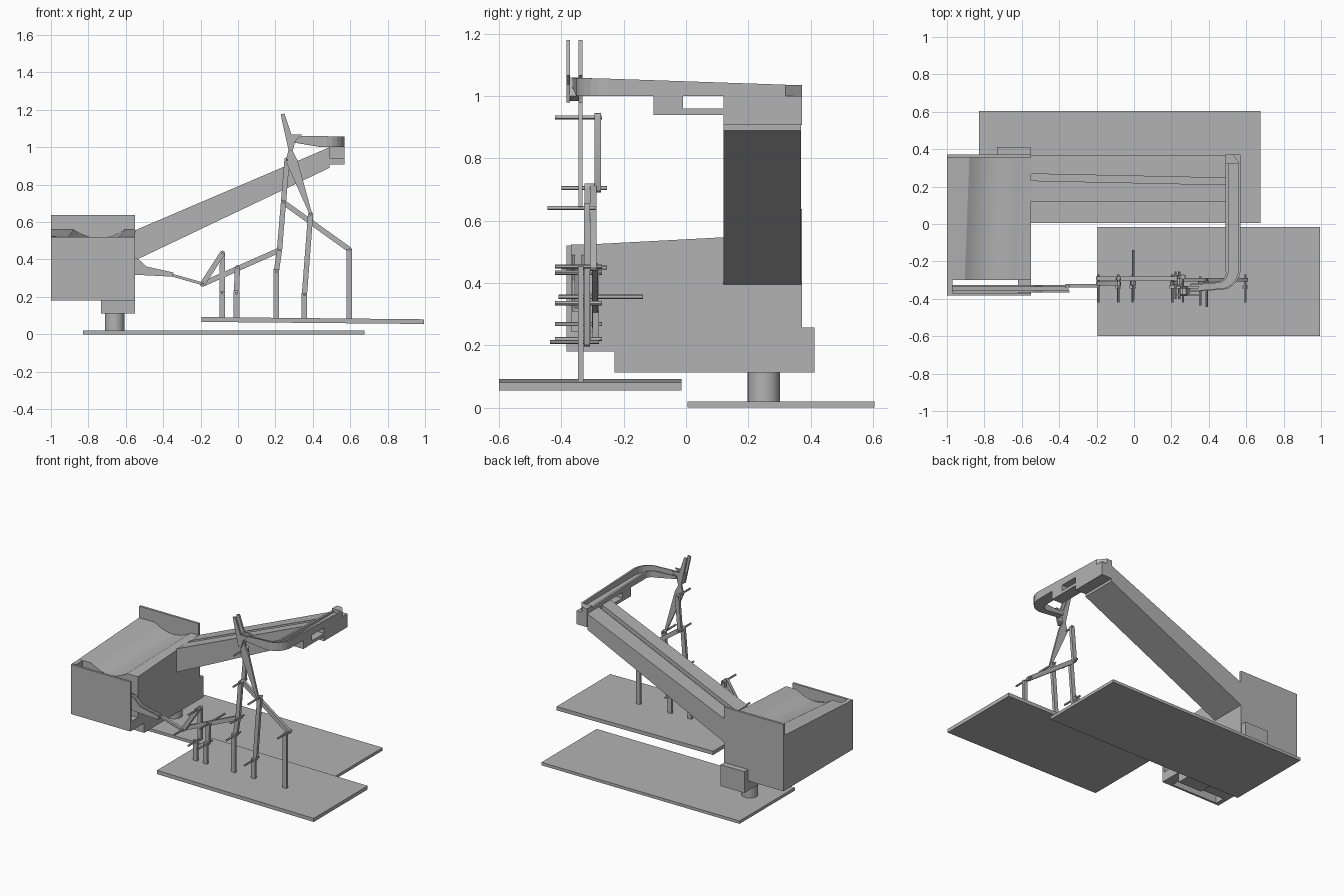
import bpy, bmesh, math
from mathutils import Vector

cube = bpy.data.objects.get("Cube")
if cube:
    bpy.data.objects.remove(cube, do_unlink=True)

grey = bpy.data.materials.new("plain grey")
grey.use_nodes = True
grey.diffuse_color = (0.45, 0.45, 0.45, 1)
grey.node_tree.nodes["Principled BSDF"].inputs["Base Color"].default_value = (0.45, 0.45, 0.45, 1)


def loft(name, rings, smooth=False):
    """Join rings of points into a closed solid."""
    bm = bmesh.new()
    rows = [[bm.verts.new(p) for p in ring] for ring in rings]
    n = len(rows[0])
    for a, b in zip(rows, rows[1:]):
        for i in range(n):
            j = (i + 1) % n
            bm.faces.new((a[i], a[j], b[j], b[i]))
    bm.faces.new(rows[0])
    bm.faces.new(rows[-1])
    bmesh.ops.recalc_face_normals(bm, faces=bm.faces)
    mesh = bpy.data.meshes.new(name)
    bm.to_mesh(mesh)
    bm.free()
    mesh.materials.append(grey)
    ob = bpy.data.objects.new(name, mesh)
    bpy.context.collection.objects.link(ob)
    if smooth:
        bpy.ops.object.select_all(action='DESELECT')
        ob.select_set(True)
        bpy.context.view_layer.objects.active = ob
        bpy.ops.object.shade_smooth_by_angle(angle=math.radians(30))
    return ob


def prism(name, outline, y0, y1, smooth=False):
    """Extrude an (x, z) outline along y."""
    return loft(name, [[(x, y, z) for x, z in outline] for y in (y0, y1)], smooth)


def box(name, x0, x1, y0, y1, z0, z1):
    return prism(name, [(x0, z0), (x1, z0), (x1, z1), (x0, z1)], y0, y1)


def circle(cx, cz, r, n=16):
    return [(cx + r * math.cos(i * math.tau / n), cz + r * math.sin(i * math.tau / n))
            for i in range(n)]


def link(name, p, q, y, width=0.028):
    """Flat bar with rounded ends between two joints."""
    ang = math.atan2(q[1] - p[1], q[0] - p[0])
    pts = []
    for c, start in ((q, ang - math.pi / 2), (p, ang + math.pi / 2)):
        pts += [(c[0] + width / 2 * math.cos(start + k * math.pi / 6),
                 c[1] + width / 2 * math.sin(start + k * math.pi / 6)) for k in range(7)]
    prism(name, pts, y - 0.01, y + 0.01, True)


# Base plates and column
box("rear_base", -0.83, 0.675, 0.005, 0.605, 0, 0.02)
prism("front_base", [(-0.195, 0.066), (0.995, 0.055), (0.995, 0.08), (-0.195, 0.092)], -0.6, -0.015)
loft("column", [[(x, y, z) for x, y in circle(-0.66, 0.25, 0.052, 32)] for z in (0.02, 0.115)], True)

# Hopper with a sloping round trough
box("hopper_foot", -0.732, -0.552, -0.23, 0.412, 0.112, 0.258)
rings = []
for y in (-0.3, 0.356):
    rise = 0.053 * (y + 0.385)
    cx = -0.768 + 0.038 * (y + 0.3)
    top = 0.52 + rise
    ring = [(-1, y, 0.18), (-0.55, y, 0.18), (-0.55, y, top)]
    for k in range(17):
        t = 1 - k / 8
        ring.append((cx + 0.137 * t, y, top - 0.045 * (1 - t * t)))
    rings.append(ring + [(-1, y, top)])
loft("hopper", rings, True)
box("hopper_back_wall", -1, -0.55, 0.356, 0.372, 0.18, 0.638)

# Slot walls in front of the hopper
box("slot_front_wall", -1, -0.55, -0.383, -0.368, 0.18, 0.52)
box("slot_end_wall", -1, -0.97, -0.37, -0.3, 0.18, 0.523)
box("slot_sill", -0.62, -0.55, -0.37, -0.3, 0.18, 0.245)

# Outlet chute through the slot
rail = [(-0.97, 0.41), (-0.55, 0.318), (-0.35, 0.308), (-0.345, 0.33),
        (-0.49, 0.362), (-0.53, 0.4), (-0.55, 0.41), (-0.97, 0.49)]
for name, y in (("front", -0.361), ("rear", -0.331)):
    prism("chute_rail_" + name, rail, y - 0.005, y + 0.005)
prism("chute_floor", [(-0.97, 0.41), (-0.55, 0.318), (-0.35, 0.308), (-0.35, 0.32),
                      (-0.55, 0.335), (-0.97, 0.425)], -0.36, -0.331)
link("chute_finger", (-0.36, 0.318), (-0.19, 0.27), -0.33, 0.015)

# Grooved ramp climbing to the tower end
rings = []
for x, lo, hi, g in ((-0.55, 0.395, 0.556, 0.25), (0.49, 0.89, 1.0, 0.228)):
    rings.append([(x, 0.12, lo), (x, 0.37, lo), (x, 0.37, hi), (x, g + 0.018, hi),
                  (x, g + 0.018, hi - 0.03), (x, g - 0.018, hi - 0.03),
                  (x, g - 0.018, hi), (x, 0.12, hi)])
loft("ramp", rings)

# Head block with a chamfered corner
plan = [(0.49, 0.12), (0.57, 0.12), (0.57, 0.32), (0.53, 0.372), (0.49, 0.372)]
loft("head_block", [[(x, y, z) for x, y in [(0.49, 0.12), (0.57, 0.12), (0.57, 0.372), (0.49, 0.372)]]
                    for z in (0.908, 1.0)])
loft("head_corner", [[(x, y, z) for x, y in plan[2:] + [(0.49, 0.32)]] for z in (1.0, 1.035)])
box("bridge_beam", 0.49, 0.57, -0.105, 0.12, 0.94, 0.961)
box("bridge_pillar", 0.49, 0.57, -0.105, -0.01, 0.961, 1.0)

# Upper channel: straight run, bend, then a narrow spout
path = [Vector((0.53, 0.32)), Vector((0.53, -0.25))]
path += [Vector((0.45 + 0.08 * math.cos(a), -0.25 - 0.08 * math.sin(a)))
         for a in [k * math.pi / 12 for k in range(1, 7)]]
path.append(Vector((0.3, -0.342)))
rings = []
for i, p in enumerate(path):
    d = (path[min(i + 1, len(path) - 1)] - path[max(i - 1, 0)]).normalized()
    side = Vector((-d.y, d.x))
    f = min(1, max(0, (i - 1) / 6))
    w = 0.04 - 0.018 * f
    top = 1.035 + 0.034 * (0.37 - p.y)
    base = 1.0 + (0.025 if i == len(path) - 1 else 0)
    section = [(-w, base), (w, base), (w, top), (w * 0.7, top), (w * 0.7, base + 0.012),
               (-w * 0.65, base + 0.012), (-w * 0.65, top - 0.015), (-w, top - 0.015)]
    rings.append([(p.x + side.x * u, p.y + side.y * u, z) for u, z in section])
loft("upper_channel", rings)

# Swinging catcher: twin cheeks, with one running down to the lower joint
cheek = [(0.228, 1.175), (0.248, 1.18), (0.286, 1.068), (0.345, 1.068), (0.307, 1.035), (0.292, 0.98)]
prism("catcher_cheek_front", cheek + [(0.27, 0.985)], -0.384, -0.373)
prism("catcher_cheek_rear", cheek + [(0.318, 0.93), (0.396, 0.645), (0.382, 0.642),
                                     (0.255, 0.925), (0.27, 0.985)], -0.345, -0.332)
prism("catcher_floor", [(0.256, 1.06), (0.278, 1.06), (0.296, 1.0), (0.272, 0.985)], -0.375, -0.34)

# Support posts
for i, (x, top) in enumerate(((-0.085, 0.23), (-0.008, 0.235), (0.205, 0.35), (0.355, 0.22), (0.595, 0.455))):
    box(f"post_{i + 1}", x - 0.015, x + 0.015, -0.346, -0.329, 0.07, top)

# Linkage joints, bars and pins
J = {"rocker_foot": (-0.085, 0.22), "rocker_top": (-0.083, 0.433), "finger": (-0.19, 0.268),
     "guide_foot": (-0.008, 0.22), "guide_top": (-0.003, 0.356), "crank_foot": (0.205, 0.335),
     "crank_top": (0.222, 0.45), "knee": (0.243, 0.705), "catcher": (0.262, 0.932),
     "strut_foot": (0.355, 0.21), "strut_top": (0.388, 0.641), "end_post": (0.595, 0.453)}
bars = [("rocker_foot", "rocker_top", -0.29), ("rocker_top", "finger", -0.318),
        ("guide_foot", "guide_top", -0.315), ("finger", "crank_top", -0.292),
        ("crank_foot", "crank_top", -0.318), ("crank_top", "knee", -0.316),
        ("knee", "catcher", -0.283), ("knee", "end_post", -0.298),
        ("strut_foot", "strut_top", -0.318)]
for a, b, y in bars:
    link(f"bar_{a}_to_{b}", J[a], J[b], y)
reach = {"guide_top": (-0.41, -0.138), "strut_top": (-0.445, -0.29),
         "knee": (-0.4, -0.253), "crank_top": (-0.4, -0.253), "strut_foot": (-0.437, -0.28)}
for name, (x, z) in J.items():
    y0, y1 = reach.get(name, (-0.42, -0.27))
    prism("pin_" + name, circle(x, z, 0.0065, 12), y0, y1, True)
